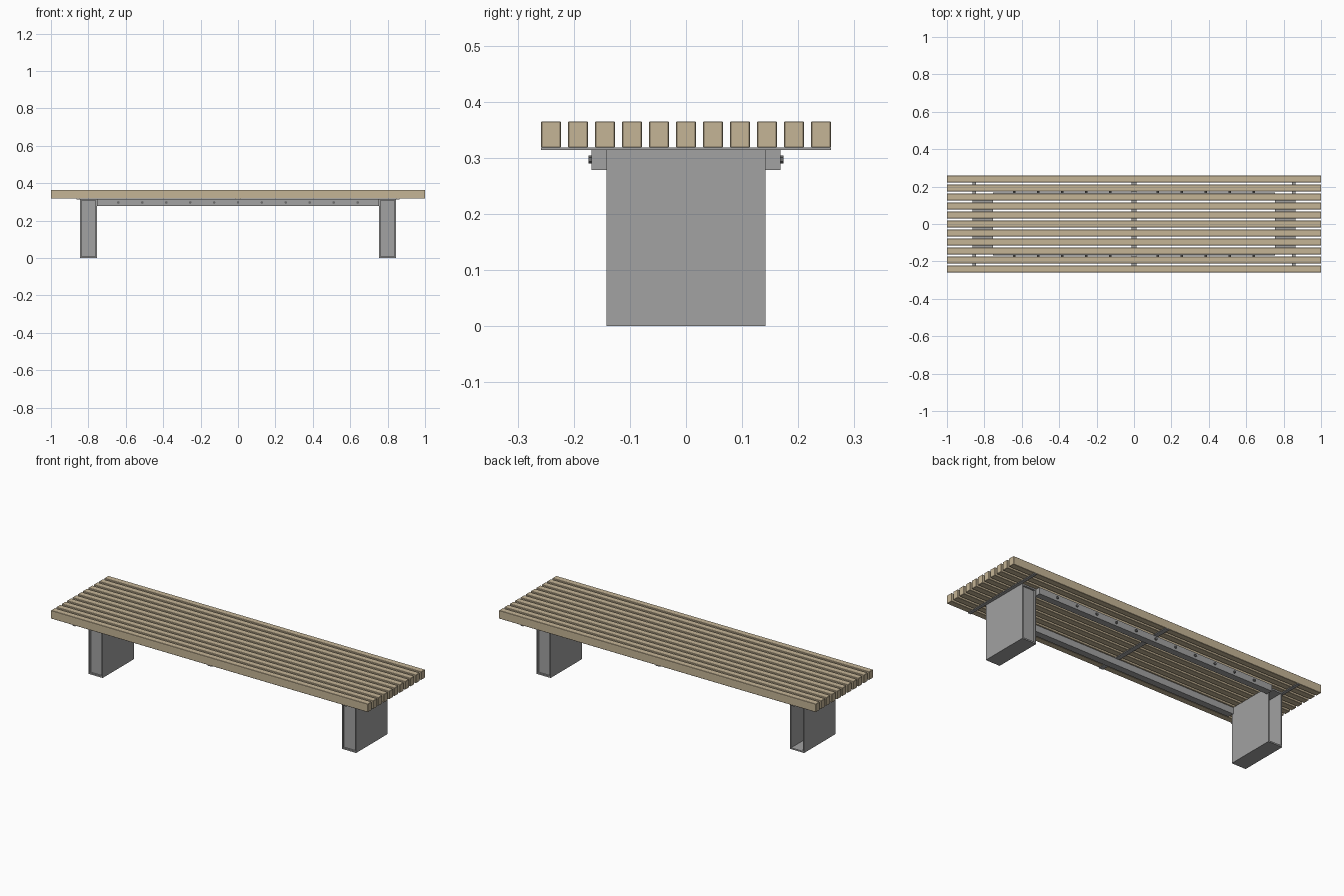
import bpy
import math

if "Cube" in bpy.data.objects:
    bpy.data.objects.remove(bpy.data.objects["Cube"])


def material(name, rgb):
    m = bpy.data.materials.new(name)
    m.diffuse_color = (*rgb, 1)
    m.use_nodes = True
    m.node_tree.nodes["Principled BSDF"].inputs["Base Color"].default_value = m.diffuse_color
    return m


WOOD = material("tan wood", (0.56, 0.46, 0.305))
STEEL = material("grey steel", (0.36, 0.36, 0.36))
DARK = material("dark bolt steel", (0.15, 0.15, 0.15))


def box(name, x, y, z, mat, bevel=0):
    """Box spanning the given (min, max) ranges."""
    bpy.ops.mesh.primitive_cube_add(size=1, location=[(a + b) / 2 for a, b in (x, y, z)])
    o = bpy.context.object
    o.name = name
    o.scale = [b - a for a, b in (x, y, z)]
    bpy.ops.object.transform_apply(location=False, rotation=False, scale=True)
    o.data.materials.append(mat)
    if bevel:
        b = o.modifiers.new("soft edge", 'BEVEL')
        b.width = bevel
        b.segments = 1
    return o


# Seat slats
for i in range(11):
    y = -0.2405 + i * 0.0481
    box(f"seat_slat_{i + 1}", (-1, 1), (y - 0.0175, y + 0.0175), (0.318, 0.365), WOOD, 0.0015)

# Flat cross straps under the slats
for name, x, w in (("left", -0.855, 0.009), ("middle", 0, 0.013), ("right", 0.855, 0.009)):
    box(f"{name}_cross_strap", (x - w, x + w), (-0.258, 0.258), (0.314, 0.318), STEEL)

# Hollow box legs: two side plates, floor, top, and recessed end panels
T = 0.008
for side, cx in (("left", -0.8), ("right", 0.8)):
    x0, x1 = cx - 0.045, cx + 0.045
    box(f"{side}_leg_outer_plate", (x0, x0 + T), (-0.142, 0.142), (0, 0.315), STEEL)
    box(f"{side}_leg_inner_plate", (x1 - T, x1), (-0.142, 0.142), (0, 0.315), STEEL)
    box(f"{side}_leg_floor", (x0 + T, x1 - T), (-0.142, 0.142), (0, T), STEEL)
    box(f"{side}_leg_top", (x0 + T, x1 - T), (-0.142, 0.142), (0.315 - T, 0.315), STEEL)
    for end, s in (("front", -1), ("back", 1)):
        if side == "left" and end == "back":
            continue  # this end is left open
        ya, yb = sorted((s * 0.126, s * 0.132))
        box(f"{side}_leg_{end}_panel", (x0 + T, x1 - T), (ya, yb), (T, 0.315 - T), STEEL)

# Long rails between the legs, with a row of hexagonal bolts
for end, s in (("front", -1), ("back", 1)):
    ya, yb = sorted((s * 0.13, s * 0.168))
    box(f"{end}_rail", (-0.755, 0.755), (ya, yb), (0.278, 0.315), STEEL)
    for i in range(11):
        bpy.ops.mesh.primitive_cylinder_add(
            vertices=6, radius=0.0075, depth=0.008,
            location=(-0.64 + i * 0.128, s * 0.170, 0.297),
            rotation=(math.pi / 2, 0, 0))
        bolt = bpy.context.object
        bolt.name = f"{end}_rail_bolt_{i + 1}"
        bolt.data.materials.append(DARK)
